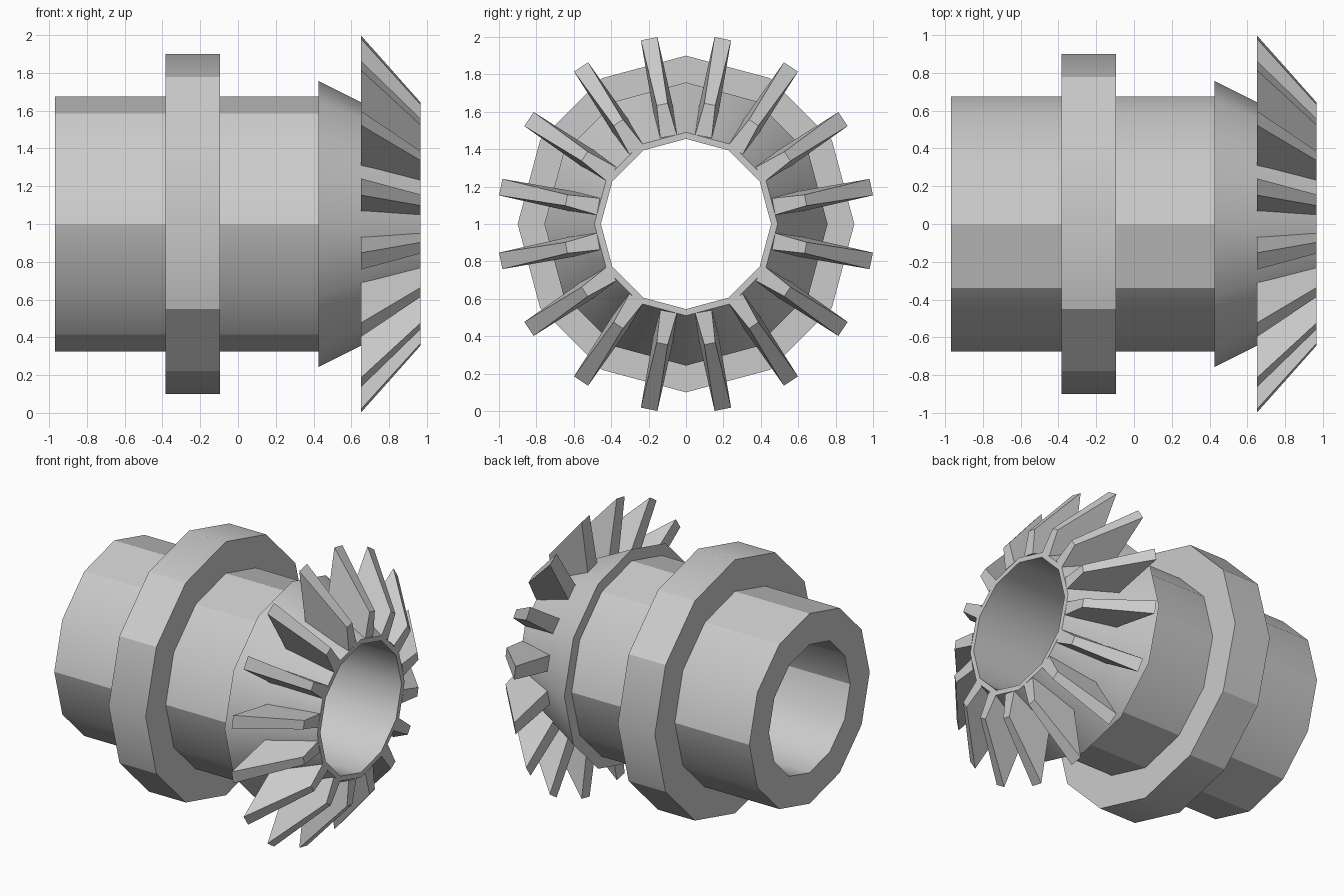
import bpy, bmesh, math
from mathutils import Matrix, Vector

default = bpy.data.objects.get("Cube")
if default:
    bpy.data.objects.remove(default, do_unlink=True)

SIDES = 12
TEETH = 16
BORE = 0.455
CENTRE = Vector((0, 0, 1))

steel = bpy.data.materials.new("grey steel")
steel.use_nodes = True
colour = (0.6, 0.6, 0.6, 1)
steel.diffuse_color = colour
steel.node_tree.nodes["Principled BSDF"].inputs["Base Color"].default_value = colour


def finish(name, bm, smooth):
    """Turn a bmesh into a named, coloured object."""
    bmesh.ops.recalc_face_normals(bm, faces=bm.faces)
    mesh = bpy.data.meshes.new(name)
    bm.to_mesh(mesh)
    bm.free()
    mesh.materials.append(steel)
    obj = bpy.data.objects.new(name, mesh)
    obj.location = CENTRE
    bpy.context.collection.objects.link(obj)
    if smooth:
        bpy.ops.object.select_all(action='DESELECT')
        obj.select_set(True)
        bpy.context.view_layer.objects.active = obj
        bpy.ops.object.shade_smooth_by_angle(angle=math.radians(30))
    return obj


def lathe(name, profile):
    """Revolve a closed (x, radius) profile around the x axis."""
    bm = bmesh.new()
    rings = []
    for i in range(SIDES):
        a = math.tau * i / SIDES
        rings.append([bm.verts.new((x, r * math.cos(a), r * math.sin(a)))
                      for x, r in profile])
    n = len(profile)
    for i in range(SIDES):
        here, there = rings[i], rings[(i + 1) % SIDES]
        for j in range(n):
            k = (j + 1) % n
            bm.faces.new((here[j], here[k], there[k], there[j]))
    return finish(name, bm, True)


# Hollow shaft sleeve, wide collar and conical gear blank
lathe("sleeve", [(-0.97, BORE), (-0.97, 0.675), (0.425, 0.675), (0.425, BORE)])
lathe("collar", [(-0.385, 0.6), (-0.385, 0.9), (-0.095, 0.9), (-0.095, 0.6)])
lathe("gear_cone", [(0.425, BORE), (0.425, 0.757), (0.61, 0.665),
                    (0.965, 0.49), (0.965, BORE)])

# Tapered bevel teeth: (x, radius, width) at the four corners of one tooth
tooth = [(0.65, 0.6, 0.11), (0.65, 1.01, 0.09),
         (0.965, 0.652, 0.06), (0.965, 0.478, 0.09)]
bm = bmesh.new()
for i in range(TEETH):
    turn = Matrix.Rotation(math.tau * (i + 0.5) / TEETH, 3, 'X')
    left, right = [[bm.verts.new(turn @ Vector((x, s * w / 2, r)))
                    for x, r, w in tooth] for s in (-1, 1)]
    bm.faces.new(left)
    bm.faces.new(right)
    for j in range(4):
        k = (j + 1) % 4
        bm.faces.new((left[j], left[k], right[k], right[j]))
finish("bevel_teeth", bm, False)
